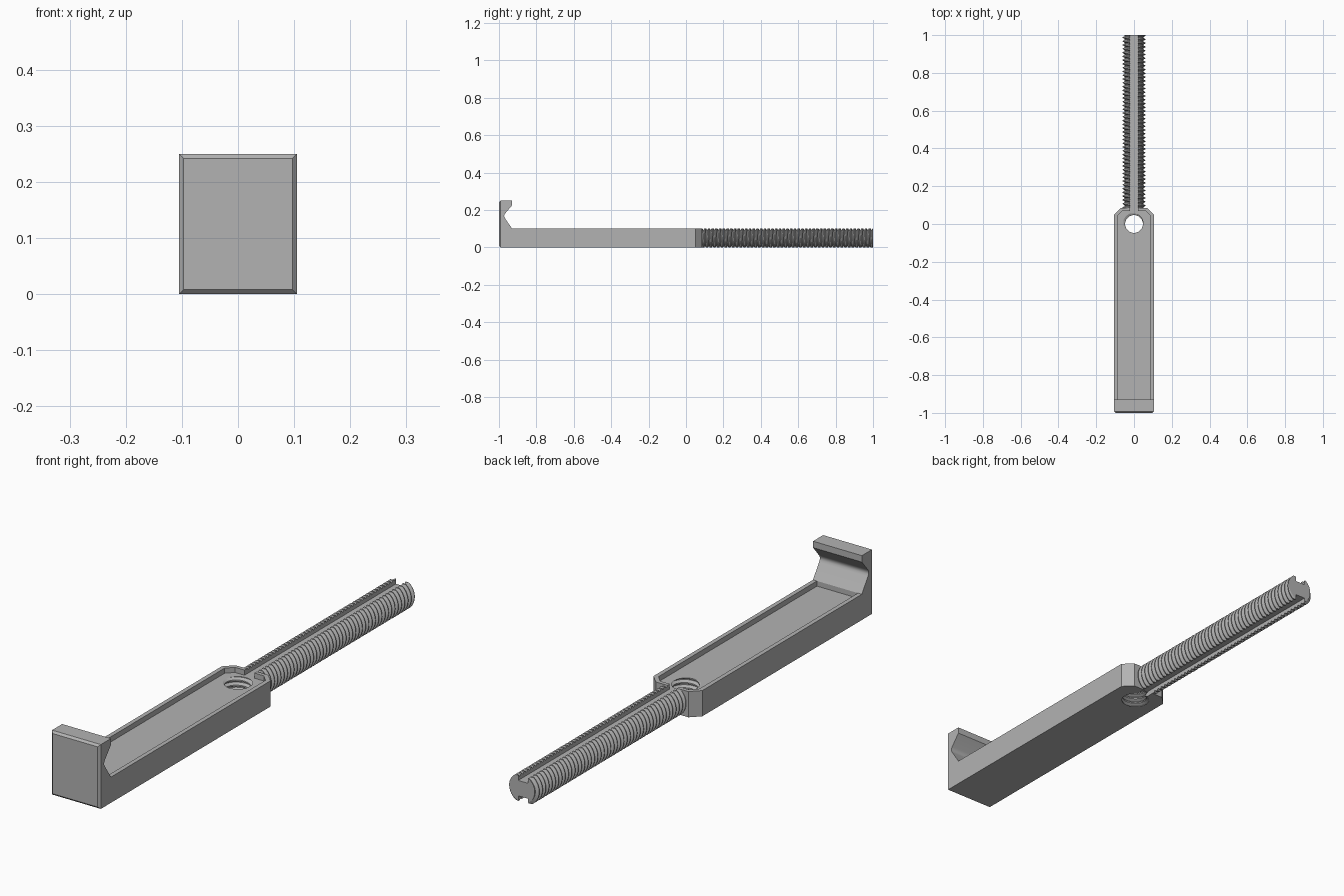
import bpy, bmesh
from math import sin, cos, pi, radians

if "Cube" in bpy.data.objects:
    bpy.data.objects.remove(bpy.data.objects["Cube"])

GREY = (0.45, 0.45, 0.45, 1)
mat = bpy.data.materials.new("Plain grey")
mat.use_nodes = True
mat.diffuse_color = GREY
mat.node_tree.nodes["Principled BSDF"].inputs["Base Color"].default_value = GREY

PITCH = 0.02
WIDTH = 0.105       # half width of the body
BACK = 0.085        # rear end of the body, where the rod starts
HEIGHT = 0.1
SLOT = 0.021        # half width of the slots
DEPTH = 0.02


def finish(bm, name):
    bmesh.ops.recalc_face_normals(bm, faces=bm.faces)
    mesh = bpy.data.meshes.new(name)
    bm.to_mesh(mesh)
    bm.free()
    mesh.materials.append(mat)
    ob = bpy.data.objects.new(name, mesh)
    bpy.context.collection.objects.link(ob)
    return ob


def prism(points, axis, start, end):
    """Extrude a 2D outline along one axis."""
    bm = bmesh.new()

    def place(p):
        co = list(p)
        co.insert("xyz".index(axis), start)
        return bm.verts.new(co)

    face = bm.faces.new([place(p) for p in points])
    moved = bmesh.ops.extrude_face_region(bm, geom=[face])["geom"]
    shift = [end - start if a == axis else 0 for a in "xyz"]
    bmesh.ops.translate(bm, vec=shift,
                        verts=[v for v in moved if isinstance(v, bmesh.types.BMVert)])
    bmesh.ops.recalc_face_normals(bm, faces=bm.faces)
    return bm


def box(x0, x1, y0, y1, z0, z1):
    return prism([(x0, y0), (x1, y0), (x1, y1), (x0, y1)], "z", z0, z1)


def thread(root, crest, start, end, axis, sides=40):
    """Closed helical screw surface with flat crests and roots."""
    bm = bmesh.new()
    profile = [(0, root), (0.25, root), (0.56, crest), (0.69, crest)]
    n = len(profile)
    rows = n * int((end - start) / PITCH + 0.5)

    def point(a, b, h):
        return bm.verts.new((a, h, b) if axis == "y" else (a, b, h))

    grid = []
    for i in range(rows):
        frac, r = profile[i % n]
        grid.append([point(r * cos(2 * pi * j / sides), r * sin(2 * pi * j / sides),
                           start + (i // n + frac + j / sides) * PITCH)
                     for j in range(sides)])
    for i in range(rows - 1):
        for j in range(sides - 1):
            bm.faces.new((grid[i][j], grid[i][j + 1], grid[i + 1][j + 1], grid[i + 1][j]))
        if i + n + 1 < rows:
            bm.faces.new((grid[i][-1], grid[i + n][0], grid[i + n + 1][0], grid[i + 1][-1]))
    # cone caps close both ends
    tips = point(0, 0, start - PITCH), point(0, 0, end + 2 * PITCH)
    for edge in [e for e in bm.edges if e.is_boundary]:
        middle = sum(v.co["xyz".index(axis)] for v in edge.verts) / 2
        bm.faces.new((*edge.verts, tips[middle > (start + end) / 2]))
    return bm


def combine(ob, tool, operation):
    mod = ob.modifiers.new("cut", "BOOLEAN")
    mod.operation = operation
    mod.solver = "EXACT"
    mod.object = tool
    bpy.context.view_layer.objects.active = ob
    bpy.ops.object.modifier_apply(modifier=mod.name)
    bpy.data.objects.remove(tool)


# Body and hook: side outline with a rounded notch
side = [(-1, 0), (BACK, 0), (BACK, HEIGHT), (-0.93, HEIGHT), (-0.967, 0.155),
        (-0.971, 0.162), (-0.972, 0.168), (-0.971, 0.174), (-0.967, 0.181),
        (-0.93, 0.225), (-0.93, 0.25), (-1, 0.25)]
bm = prism(side, "x", -WIDTH, WIDTH)


def on_plane(edge, y):
    return all(abs(v.co.y - y) < 1e-5 for v in edge.verts)


def upright(edge):
    return abs(edge.verts[0].co.z - edge.verts[1].co.z) > 0.01


bmesh.ops.bevel(bm, geom=[e for e in bm.edges if on_plane(e, BACK) and upright(e)],
                offset=0.035, segments=1, affect="EDGES")
bmesh.ops.bevel(bm, geom=[e for e in bm.edges if on_plane(e, -1)],
                offset=0.008, segments=1, affect="EDGES")
body = finish(bm, "hooked_body")

# Shallow tray in the top, with clipped rear corners
tray = [(-0.088, -0.93), (0.088, -0.93), (0.088, 0.043), (0.062, 0.07),
        (-0.062, 0.07), (-0.088, 0.043)]
combine(body, finish(prism(tray, "z", HEIGHT - DEPTH, HEIGHT + 0.03), "tray_cutter"),
        "DIFFERENCE")

# Slots from the hole to the rod, above and below
for low, high in ((HEIGHT - DEPTH, HEIGHT + 0.03), (-0.03, DEPTH)):
    combine(body, finish(box(-SLOT, SLOT, 0, BACK + 0.03, low, high), "slot_cutter"),
            "DIFFERENCE")

# Threaded hole
combine(body, finish(thread(0.047, 0.059, -0.06, 0.16, "z"), "hole_cutter"), "DIFFERENCE")

# Threaded rod, flattened and slotted above and below
bm = thread(0.049, 0.061, BACK - 0.06, 1.06, "y")
bmesh.ops.translate(bm, verts=bm.verts, vec=(0, 0, HEIGHT / 2))
rod = finish(bm, "threaded_rod")
half = [(-0.1, 0), (-SLOT, 0), (-SLOT, DEPTH), (SLOT, DEPTH), (SLOT, 0), (0.1, 0)]
outline = half + [(x, HEIGHT - z) for x, z in reversed(half)]
combine(rod, finish(prism(outline, "y", BACK, 1), "rod_trim"), "INTERSECT")

for ob in (body, rod):
    bpy.ops.object.select_all(action="DESELECT")
    ob.select_set(True)
    bpy.context.view_layer.objects.active = ob
    bpy.ops.object.shade_smooth_by_angle(angle=radians(25))
